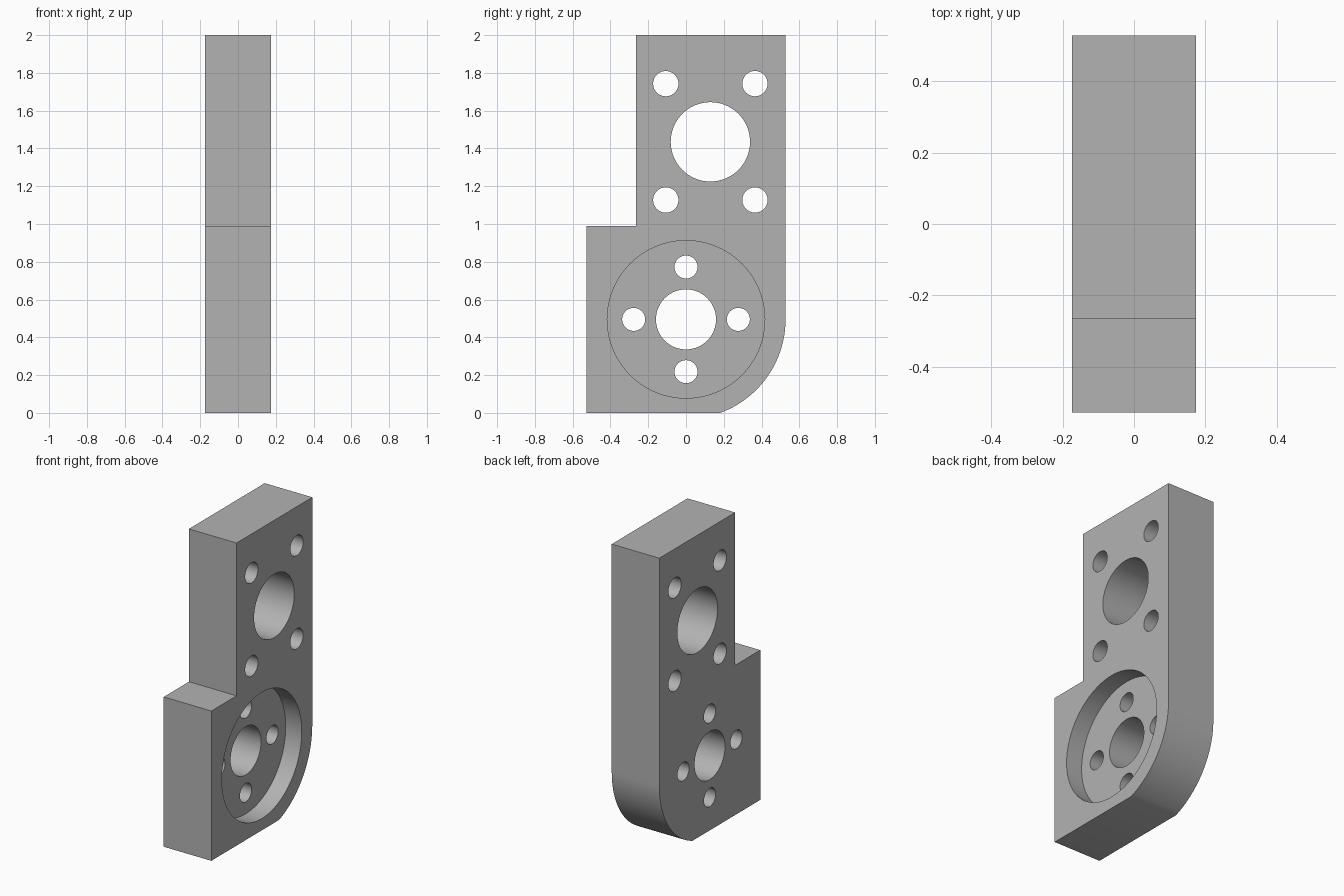
import bpy
import bmesh
import math

cube = bpy.data.objects.get("Cube")
if cube:
    bpy.data.objects.remove(cube, do_unlink=True)

HALF = 0.174            # half the plate thickness
RECESS = 0.117          # depth of the round pocket
HUB = (0.0, 0.495)      # pocket centre (y, z)
PORT = (0.129, 1.435)   # upper bore centre (y, z)
EDGE = 0.527            # half the plate depth, also the corner radius

metal = bpy.data.materials.new("plain grey")
metal.use_nodes = True
grey = (0.45, 0.45, 0.45, 1)
metal.diffuse_color = grey
metal.node_tree.nodes["Principled BSDF"].inputs["Base Color"].default_value = grey

# Plate: stepped profile with a rounded lower back corner, extruded along x
end = -math.asin(HUB[1] / EDGE)
steps = 32
arc = [(EDGE * math.cos(end * (1 - i / steps)), HUB[1] + EDGE * math.sin(end * (1 - i / steps)))
       for i in range(steps + 1)]
arc[0] = (arc[0][0], 0.0)
profile = [(-EDGE, 0)] + arc + [(EDGE, 2), (-0.264, 2), (-0.264, 0.99), (-EDGE, 0.99)]

bm = bmesh.new()
face = bm.faces.new([bm.verts.new((-HALF, y, z)) for y, z in profile])
side = bmesh.ops.extrude_face_region(bm, geom=[face])
moved = [v for v in side["geom"] if isinstance(v, bmesh.types.BMVert)]
bmesh.ops.translate(bm, verts=moved, vec=(2 * HALF, 0, 0))
bmesh.ops.recalc_face_normals(bm, faces=bm.faces)
mesh = bpy.data.meshes.new("bracket_plate")
bm.to_mesh(mesh)
bm.free()
plate = bpy.data.objects.new("bracket_plate", mesh)
bpy.context.collection.objects.link(plate)
mesh.materials.append(metal)


def bore(y, z, radius, x_from=-1.0, sides=64):
    """Cut a round hole along x, from x_from out through the +x face."""
    bpy.ops.mesh.primitive_cylinder_add(
        vertices=sides, radius=radius, depth=1 - x_from,
        location=((1 + x_from) / 2, y, z), rotation=(0, math.pi / 2, 0))
    cutter = bpy.context.object
    cutter.hide_render = True
    cutter.data.materials.append(metal)
    mod = plate.modifiers.new("bore", 'BOOLEAN')
    mod.operation = 'DIFFERENCE'
    mod.solver = 'EXACT'
    mod.object = cutter
    bpy.ops.object.select_all(action='DESELECT')
    plate.select_set(True)
    bpy.context.view_layer.objects.active = plate
    bpy.ops.object.modifier_apply(modifier=mod.name)
    bpy.data.objects.remove(cutter, do_unlink=True)


# Round pocket with its shaft hole and four screw holes
bore(*HUB, 0.417, HALF - RECESS, 96)
bore(*HUB, 0.159)
for dy, dz in ((1, 0), (0, 1), (-1, 0), (0, -1)):
    bore(HUB[0] + 0.277 * dy, HUB[1] + 0.277 * dz, 0.061, sides=40)

# Upper bore with four mounting holes
bore(*PORT, 0.21)
for sy in (-1, 1):
    for sz in (-1, 1):
        bore(PORT[0] + 0.236 * sy, PORT[1] + 0.308 * sz, 0.067, sides=40)

bpy.ops.object.shade_smooth_by_angle(angle=math.radians(30))
